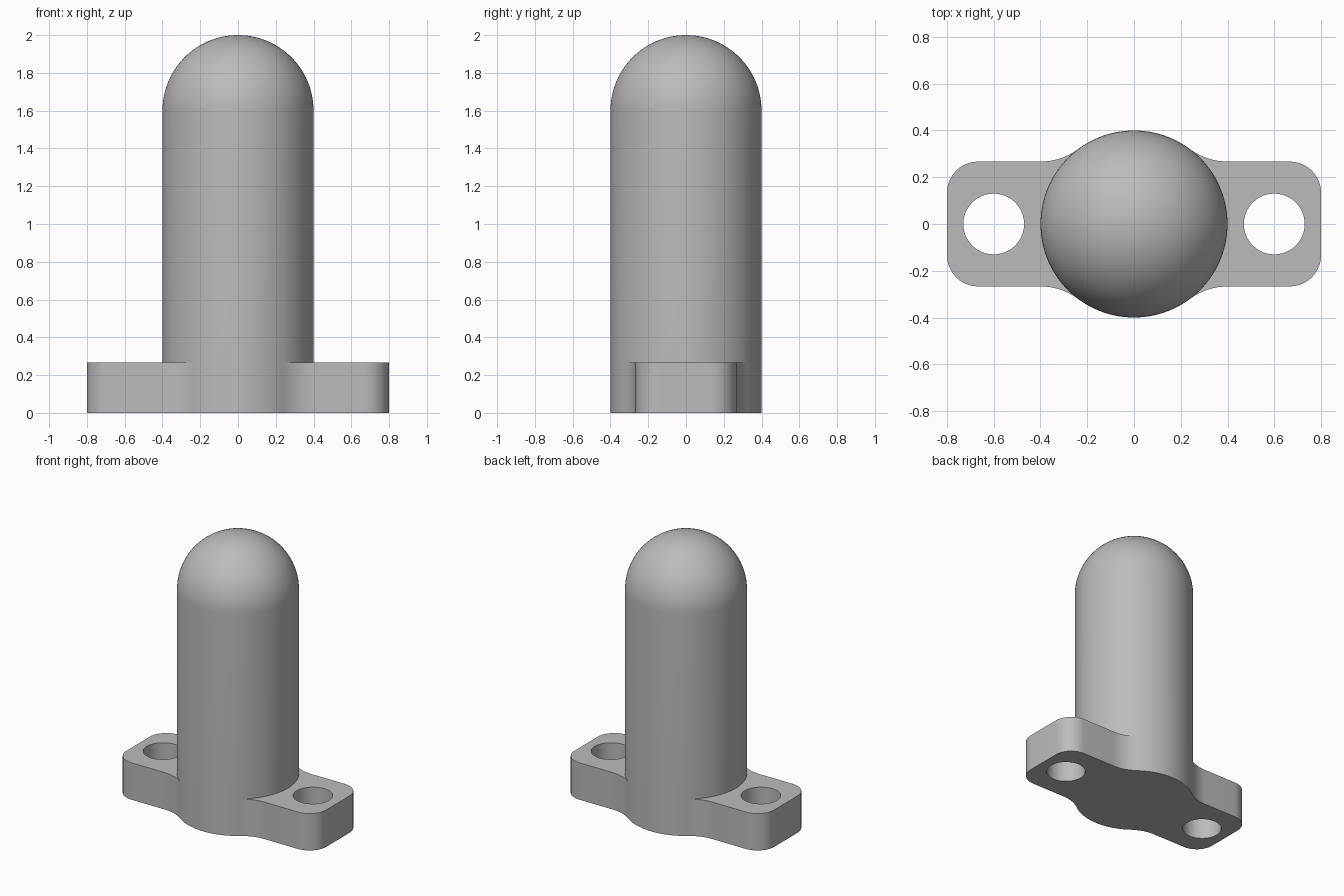
import bpy, bmesh, math

if "Cube" in bpy.data.objects:
    bpy.data.objects.remove(bpy.data.objects["Cube"])

R = 0.4            # post radius
H = 0.267          # plate thickness and half depth
DOME_Z = 1.6       # start of the rounded top
TANGENT = math.atan2(0.8, 0.6)   # where the plate fillet meets the post


def arc(cx, cy, r, a0, a1, n):
    """Points on an arc, both ends included."""
    return [(cx + r * math.cos(a0 + (a1 - a0) * i / n),
             cy + r * math.sin(a0 + (a1 - a0) * i / n)) for i in range(n + 1)]


def wall(bm, pts, z0, z1, closed=False):
    """Vertical strip along a path."""
    pts = pts + pts[:1] if closed else pts
    lo = [bm.verts.new((x, y, z0)) for x, y in pts]
    hi = [bm.verts.new((x, y, z1)) for x, y in pts]
    for i in range(len(pts) - 1):
        bm.faces.new((lo[i], lo[i + 1], hi[i + 1], hi[i]))


def fill(bm, loops, z):
    """Flat face bounded by an outline and its holes."""
    edges = []
    for pts in loops:
        vs = [bm.verts.new((x, y, z)) for x, y in pts]
        edges += [bm.edges.new((vs[i - 1], vs[i])) for i in range(len(vs))]
    bmesh.ops.triangle_fill(bm, edges=edges, use_beauty=True, normal=(0, 0, 1))


def turn(pts):
    return [(-x, -y) for x, y in pts]


# Outline of the right ear: fillet, two rounded corners, fillet
C, PI = 0.1335, math.pi
fy = 0.8 * 2 * R * 5 / 6          # fillet centre depth
fr = fy - H                       # fillet radius
ear = (arc(R, -fy, fr, PI - TANGENT, PI / 2, 14)
       + arc(0.8 - C, -H + C, C, -PI / 2, 0, 12)
       + arc(0.8 - C, H - C, C, 0, PI / 2, 12)
       + arc(R, fy, fr, -PI / 2, -PI + TANGENT, 14))
side_arc = arc(0, 0, R, -TANGENT, TANGENT, 36)           # post arc above the ear
back_arc = arc(0, 0, R, TANGENT, PI - TANGENT, 24)       # post arc reaching the floor
ear[0], ear[-1] = side_arc[0], side_arc[-1]
hole = arc(0.6, 0, 0.13, 0, 2 * PI, 48)[:-1]

bm = bmesh.new()

# Mounting plate: ears with bolt holes, open under the post
for f in (lambda p: p, turn):
    wall(bm, f(ear), 0, H)
    wall(bm, f(hole), 0, H, closed=True)
    wall(bm, f(back_arc), 0, H)
    fill(bm, [f(ear + side_arc[-2:0:-1]), f(hole)], H)
outline = ear + back_arc[1:-1] + turn(ear) + turn(back_arc)[1:-1]
fill(bm, [outline, hole, turn(hole)], 0)

# Post with a hemispherical top
circle = side_arc[:-1] + back_arc[:-1] + turn(side_arc)[:-1] + turn(back_arc)[:-1]
wall(bm, circle, H, DOME_Z, closed=True)
rings = 24
prev = None
for k in range(rings):
    a = PI / 2 * k / rings
    ring = [bm.verts.new((x * math.cos(a), y * math.cos(a), DOME_Z + R * math.sin(a)))
            for x, y in circle]
    if prev:
        for i in range(len(ring)):
            bm.faces.new((prev[i - 1], prev[i], ring[i], ring[i - 1]))
    prev = ring
tip = bm.verts.new((0, 0, DOME_Z + R))
for i in range(len(prev)):
    bm.faces.new((prev[i - 1], prev[i], tip))

bmesh.ops.remove_doubles(bm, verts=bm.verts, dist=0.0005)
bmesh.ops.recalc_face_normals(bm, faces=bm.faces)

mesh = bpy.data.meshes.new("flanged_post")
bm.to_mesh(mesh)
bm.free()
post = bpy.data.objects.new("flanged_post", mesh)
bpy.context.collection.objects.link(post)

grey = bpy.data.materials.new("grey")
grey.diffuse_color = (0.5, 0.5, 0.5, 1)
grey.use_nodes = True
grey.node_tree.nodes["Principled BSDF"].inputs["Base Color"].default_value = grey.diffuse_color
mesh.materials.append(grey)

bpy.context.view_layer.objects.active = post
post.select_set(True)
bpy.ops.object.shade_smooth_by_angle(angle=math.radians(30))
